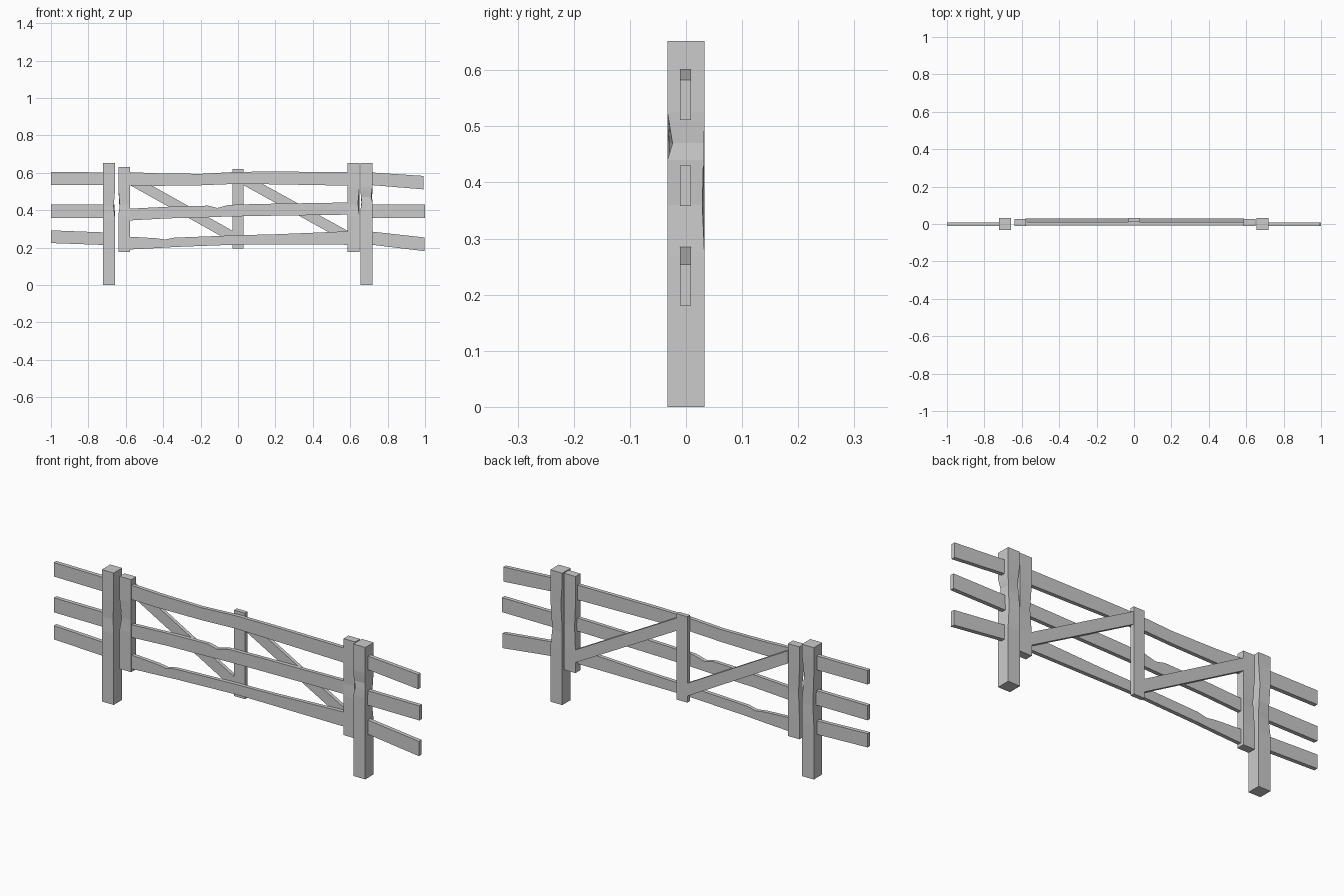
import bpy, bmesh


def finish(name, bm):
    bmesh.ops.recalc_face_normals(bm, faces=bm.faces)
    me = bpy.data.meshes.new(name)
    bm.to_mesh(me)
    bm.free()
    ob = bpy.data.objects.new(name, me)
    bpy.context.collection.objects.link(ob)
    return ob


def loft(name, rings):
    """Skin a list of four-point rings and cap both ends."""
    bm = bmesh.new()
    vs = [[bm.verts.new(p) for p in r] for r in rings]
    for a, b in zip(vs, vs[1:]):
        for i in range(4):
            j = (i + 1) % 4
            bm.faces.new((a[i], a[j], b[j], b[i]))
    bm.faces.new(vs[0])
    bm.faces.new(vs[-1])
    return finish(name, bm)


def board(name, stations, y0, y1):
    """Board running along x; stations are (x, bottom z, top z)."""
    return loft(name, [[(x, y0, b), (x, y1, b), (x, y1, t), (x, y0, t)]
                       for x, b, t in stations])


def upright(name, x0, x1, y0, y1, z0, z1, chips=()):
    """Vertical timber; chips are (side x, side y, low, mid, high, cut x, cut y)."""
    zs = sorted({z0, z1} | {z for c in chips for z in c[2:5]})
    rings = []
    for z in zs:
        ring = []
        for sx, sy in ((-1, -1), (1, -1), (1, 1), (-1, 1)):
            x = x1 if sx > 0 else x0
            y = y1 if sy > 0 else y0
            for cx, cy, lo, mid, hi, dx, dy in chips:
                if (cx, cy) == (sx, sy) and lo < z < hi:
                    f = (z - lo) / (mid - lo) if z <= mid else (hi - z) / (hi - mid)
                    x -= sx * dx * f
                    y -= sy * dy * f
            ring.append((x, y, z))
        rings.append(ring)
    return loft(name, rings)


# Ground posts with chipped corners
upright("left_post", -0.722, -0.657, -0.033, 0.033, 0, 0.652,
        [(1, -1, 0.35, 0.42, 0.51, 0.008, 0.006),
         (-1, 1, 0.27, 0.36, 0.51, 0.008, 0.004),
         (1, 1, 0.37, 0.50, 0.60, 0.010, 0.003)])
upright("right_post", 0.654, 0.719, -0.033, 0.033, 0, 0.652,
        [(1, -1, 0.44, 0.47, 0.525, 0.007, 0.009),
         (-1, -1, 0.40, 0.44, 0.50, 0.008, 0.005),
         (1, 1, 0.27, 0.36, 0.51, 0.008, 0.004),
         (-1, 1, 0.37, 0.50, 0.60, 0.010, 0.003)])

# Gate uprights
upright("gate_left_stile", -0.64, -0.577, -0.011, 0.028, 0.175, 0.632,
        [(-1, -1, 0.37, 0.43, 0.52, 0.008, 0.005),
         (-1, 1, 0.28, 0.40, 0.52, 0.007, 0.003)])
upright("gate_right_stile", 0.585, 0.649, -0.011, 0.028, 0.175, 0.652,
        [(1, -1, 0.37, 0.43, 0.52, 0.008, 0.005),
         (-1, 1, 0.28, 0.40, 0.52, 0.007, 0.003)])
upright("gate_middle_stile", -0.03, 0.029, 0.012, 0.033, 0.195, 0.62)

# Gate rails, slightly crooked
board("gate_top_rail", [(-0.58, 0.533, 0.603), (-0.43, 0.530, 0.597), (-0.2, 0.533, 0.594),
                        (0.0, 0.541, 0.605), (0.2, 0.538, 0.606), (0.59, 0.531, 0.604)], -0.007, 0.012)
board("gate_middle_rail", [(-0.58, 0.345, 0.408), (-0.38, 0.356, 0.418), (-0.16, 0.362, 0.424),
                           (-0.11, 0.364, 0.412), (-0.05, 0.366, 0.428),
                           (0.1, 0.369, 0.433), (0.59, 0.376, 0.441)], -0.007, 0.012)
board("gate_bottom_rail", [(-0.58, 0.190, 0.258), (-0.44, 0.197, 0.250), (-0.39, 0.200, 0.243),
                           (-0.34, 0.203, 0.253), (0.0, 0.216, 0.266),
                           (0.2, 0.216, 0.271), (0.59, 0.215, 0.287)], -0.007, 0.012)

# Diagonal braces behind the rails
for name, xa, xb in (("left_brace", -0.579, -0.028), ("right_brace", 0.027, 0.587)):
    board(name, [(xa, 0.535, 0.598), (xb, 0.226, 0.289)], 0.012, 0.030)

# Fence rails either side
board("left_fence_top", [(-1, 0.535, 0.604), (-0.69, 0.533, 0.602)], -0.011, 0.009)
board("left_fence_middle", [(-1, 0.358, 0.430), (-0.69, 0.358, 0.430)], -0.011, 0.009)
board("left_fence_bottom", [(-1, 0.224, 0.292), (-0.69, 0.213, 0.280)], -0.011, 0.009)
board("right_fence_top", [(0.69, 0.536, 0.603), (0.993, 0.511, 0.583)], -0.011, 0.009)
board("right_fence_middle", [(0.69, 0.358, 0.430), (1.0, 0.358, 0.430)], -0.011, 0.009)
board("right_fence_bottom", [(0.69, 0.218, 0.288), (0.997, 0.181, 0.254)], -0.011, 0.009)
